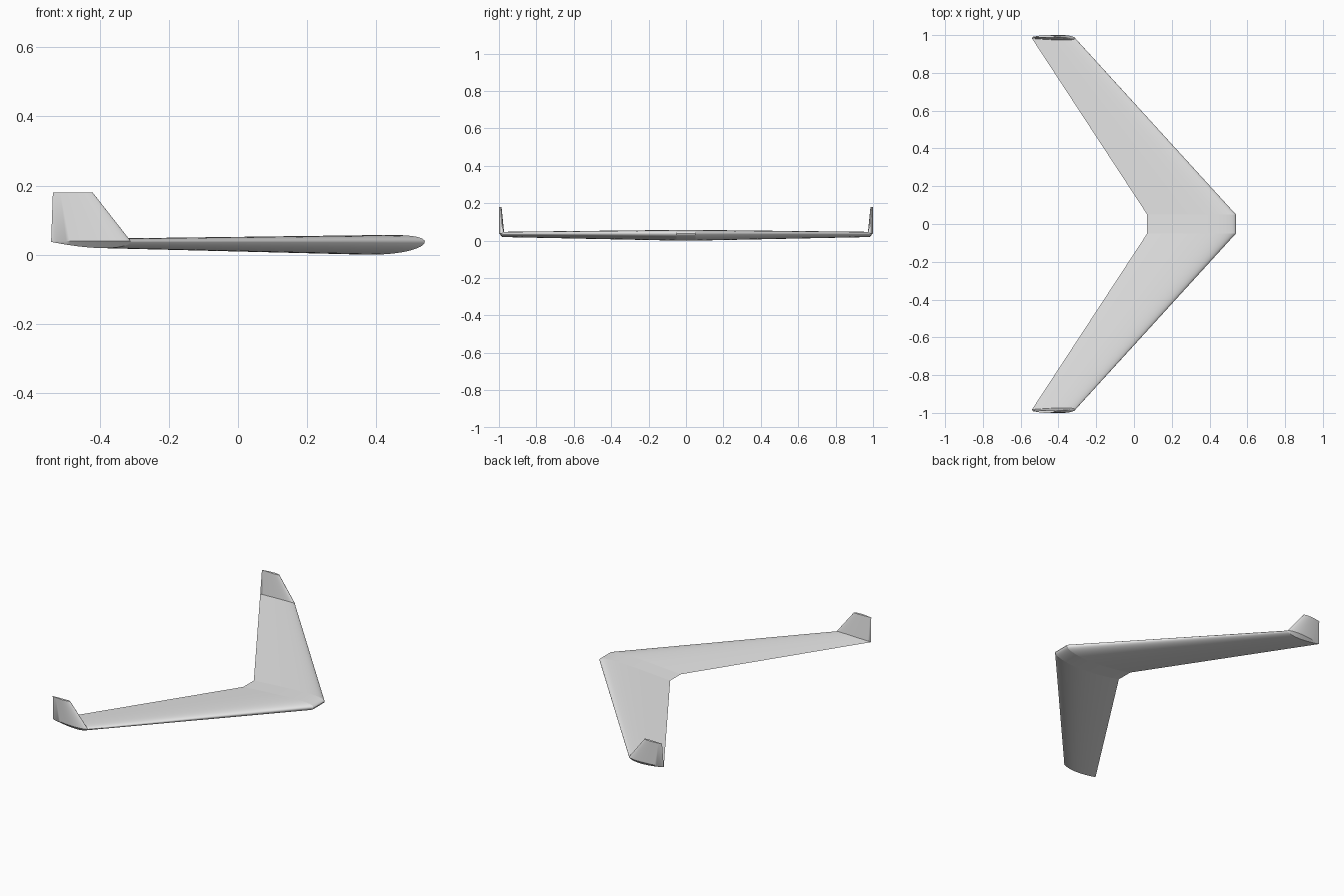
import bpy, bmesh, math
from mathutils import Vector

cube = bpy.data.objects.get("Cube")
if cube:
    bpy.data.objects.remove(cube, do_unlink=True)

# One plain grey for the whole aircraft
grey = bpy.data.materials.new("light grey")
grey.use_nodes = True
grey.diffuse_color = (0.8, 0.8, 0.8, 1)
grey.node_tree.nodes["Principled BSDF"].inputs["Base Color"].default_value = (0.8, 0.8, 0.8, 1)

Z0 = 0.0375       # height of the chord plane
STEPS = 28        # airfoil points per surface
CAMBER, PEAK, THICK = 0.02, 0.4, 0.12


def surface(c, side):
    """Height of an inverted cambered airfoil at chord fraction c."""
    t = 5 * THICK * (0.2969 * math.sqrt(c) - 0.126 * c - 0.3516 * c**2
                     + 0.2843 * c**3 - 0.1036 * c**4)
    d = PEAK if c < PEAK else 1 - PEAK
    u = c if c < PEAK else 1 - c
    return side * t - CAMBER / d**2 * (2 * d * u - u * u)


def airfoil():
    cs = [(1 - math.cos(math.pi * i / STEPS)) / 2 for i in range(STEPS + 1)]
    upper = [(c, surface(c, 1)) for c in reversed(cs)]
    lower = [(c, surface(c, -1)) for c in cs[1:-1]]
    return upper + lower


def section(lead, trail, y, z, upright=False):
    """Airfoil ring; upright rings lie flat so that the lower side faces outward."""
    chord = lead - trail
    ring = []
    for c, h in airfoil():
        x, off = lead - c * chord, h * chord
        ring.append(Vector((x, y + off, z) if upright else (x, y, z + off)))
    return ring


def loft(name, rings, cap_end=False, mirror=True):
    bm = bmesh.new()
    loops = [[bm.verts.new(p) for p in ring] for ring in rings]
    for a, b in zip(loops, loops[1:]):
        n = len(a)
        for i in range(n):
            j = (i + 1) % n
            bm.faces.new((a[i], a[j], b[j], b[i]))
    caps = [bm.faces.new(loops[0]), bm.faces.new(loops[-1])]
    bmesh.ops.recalc_face_normals(bm, faces=bm.faces)
    # Joints between parts stay open
    bmesh.ops.delete(bm, geom=caps[:1] if cap_end else caps, context='FACES_ONLY')
    mesh = bpy.data.meshes.new(name)
    bm.to_mesh(mesh)
    bm.free()
    mesh.materials.append(grey)
    obj = bpy.data.objects.new(name, mesh)
    bpy.context.collection.objects.link(obj)
    bpy.ops.object.select_all(action='DESELECT')
    obj.select_set(True)
    bpy.context.view_layer.objects.active = obj
    bpy.ops.object.shade_smooth_by_angle(angle=math.radians(35))
    if mirror:
        mod = obj.modifiers.new("mirror", 'MIRROR')
        mod.use_axis = (False, True, False)
        mod.use_mirror_merge = False
    return obj


# Wing stations: leading edge, trailing edge, spanwise position
ROOT = (0.54, 0.07)
TIP = (-0.31, -0.54)
ROOT_Y, TIP_Y = -0.05, -0.982

# Straight middle piece
loft("center_section", [section(*ROOT, ROOT_Y, Z0), section(*ROOT, -ROOT_Y, Z0)], mirror=False)

# Swept tapered wings
loft("swept_wings", [section(*ROOT, ROOT_Y, Z0), section(*TIP, TIP_Y, Z0)])

# Upright winglets, turned up from the wing tip
loft("winglets", [section(*TIP, TIP_Y, Z0),
                  section(*TIP, TIP_Y, Z0 + 0.002, True),
                  section(-0.42, -0.535, -0.991, 0.18, True)], cap_end=True)
